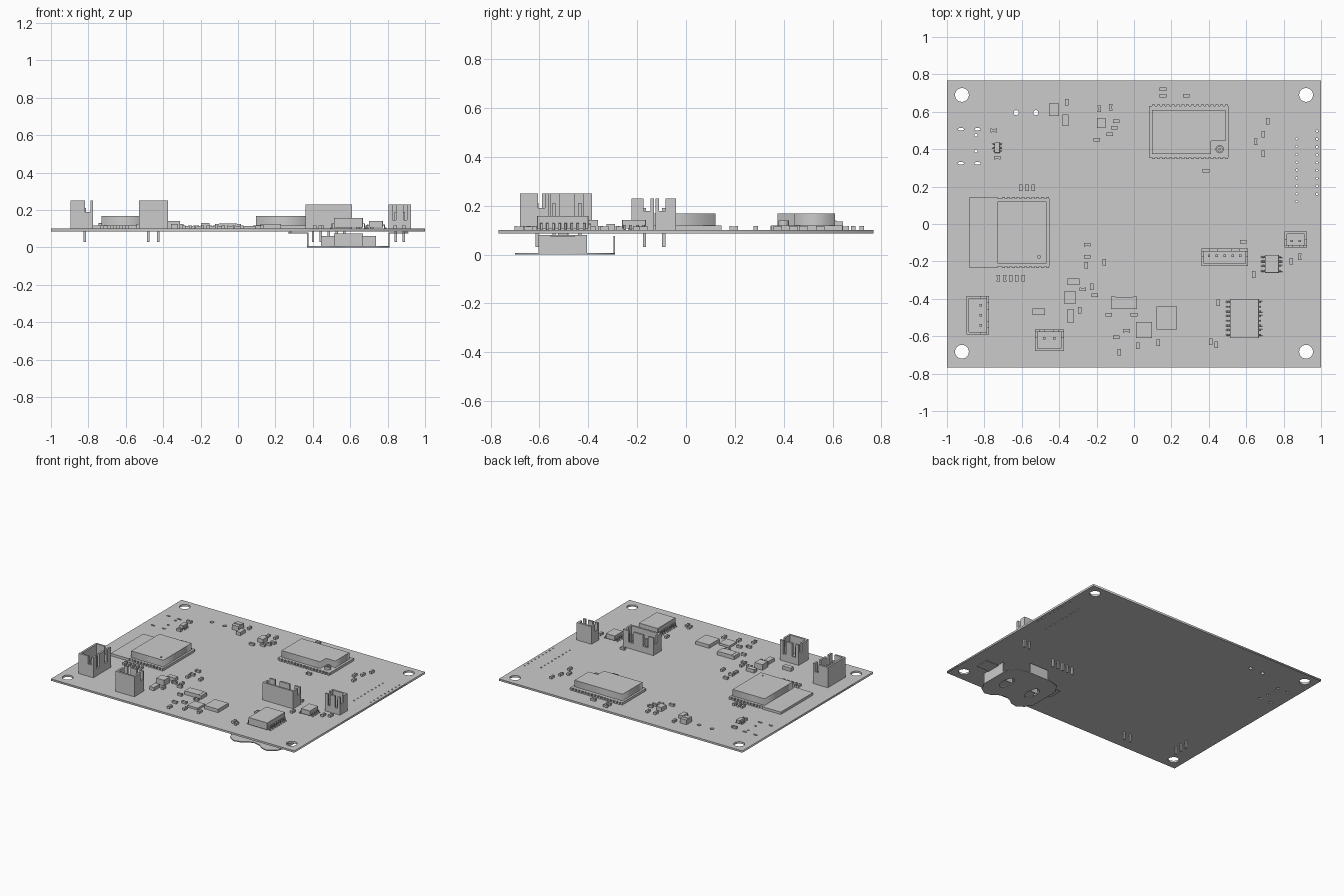
import bpy, bmesh
from math import sin, cos, pi, radians
from mathutils import Matrix, Vector

cube = bpy.data.objects.get("Cube")
if cube:
    bpy.data.objects.remove(cube, do_unlink=True)

grey = bpy.data.materials.new("plain grey")
grey.use_nodes = True
grey.diffuse_color = (0.6, 0.6, 0.6, 1)
grey.node_tree.nodes["Principled BSDF"].inputs["Base Color"].default_value = (0.6, 0.6, 0.6, 1)

TOP = 0.1        # upper face of the board
UNDER = 0.086    # lower face of the board


def finish(name, mesh):
    mesh.materials.clear()
    mesh.materials.append(grey)
    obj = bpy.data.objects.new(name, mesh)
    bpy.context.collection.objects.link(obj)
    return obj


def boxes(name, items, place=Matrix()):
    """Each item is centre x, centre y, width, depth, bottom, top."""
    bm = bmesh.new()
    for x, y, w, d, low, high in items:
        m = Matrix.Translation((x, y, (low + high) / 2)) @ Matrix.Diagonal((w, d, high - low, 1))
        bmesh.ops.create_cube(bm, size=1, matrix=place @ m)
    mesh = bpy.data.meshes.new(name)
    bm.to_mesh(mesh)
    bm.free()
    return finish(name, mesh)


def plate(name, outlines, low, high):
    """Flat slab from an outer outline followed by its holes."""
    curve = bpy.data.curves.new(name, "CURVE")
    curve.dimensions = "2D"
    curve.fill_mode = "BOTH"
    curve.extrude = (high - low) / 2
    for line in outlines:
        spline = curve.splines.new("POLY")
        spline.points.add(len(line) - 1)
        for point, (x, y) in zip(spline.points, line):
            point.co = (x, y, 0, 1)
        spline.use_cyclic_u = True
    temp = bpy.data.objects.new(name + " outline", curve)
    bpy.context.collection.objects.link(temp)
    bpy.context.view_layer.update()
    graph = bpy.context.evaluated_depsgraph_get()
    mesh = bpy.data.meshes.new_from_object(temp.evaluated_get(graph))
    bpy.data.objects.remove(temp, do_unlink=True)
    mesh.transform(Matrix.Translation((0, 0, (low + high) / 2)))
    return finish(name, mesh)


def oval(x, y, rx, ry=None, n=12):
    ry = ry or rx
    return [(x + rx * cos(2 * pi * i / n), y + ry * sin(2 * pi * i / n)) for i in range(n)]


def rect(x0, x1, y0, y1):
    return [(x0, y0), (x1, y0), (x1, y1), (x0, y1)]


# Board with mounting holes, slots and two rows of header holes
holes = [oval(sx * 0.92, y, 0.037, n=32) for sx in (-1, 1) for y in (-0.683, 0.69)]
holes += [oval(x, y, 0.017, 0.007) for x in (-0.925, -0.837) for y in (0.325, 0.507)]
holes += [oval(-0.845, y, 0.008) for y in (0.39, 0.475)]
holes += [oval(x, 0.595, 0.014) for x in (-0.63, -0.525)]
for i in range(9):
    holes += [oval(0.87, 0.12 + i * 0.042, 0.006, n=8), oval(0.978, 0.16 + i * 0.042, 0.006, n=8)]
plate("circuit_board", [rect(-1, 1, -0.767, 0.767)] + holes, UNDER, TOP)


# Radio modules: carrier with notched edges, shield can
def module(name, x0, x1, y0, y1, pad_start):
    cx, cy, w, d = (x0 + x1) / 2, (y0 + y1) / 2, x1 - x0, y1 - y0
    items = [(cx, cy, w, d - 0.016, TOP, 0.118)]
    count = int((x1 - pad_start) / 0.026)
    for i in range(count):
        for y in (y0 + 0.004, y1 - 0.004):
            items.append((x1 - 0.01 - i * 0.026, y, 0.016, 0.008, TOP, 0.118))
    if pad_start > x0 + 0.02:
        items += [((x0 + pad_start) / 2, y, pad_start - x0, 0.008, TOP, 0.118)
                  for y in (y0 + 0.004, y1 - 0.004)]
    boxes(name, items)


module("left_module", -0.88, -0.453, -0.235, 0.145, -0.73)
module("back_module", 0.08, 0.505, 0.348, 0.64, 0.085)
plate("left_shield", [rect(-0.73, -0.467, -0.21, 0.12), oval(-0.508, -0.175, 0.007)], 0.118, 0.167)
plate("back_shield", [[(0.095, 0.375), (0.412, 0.375), (0.412, 0.445), (0.488, 0.445),
                       (0.488, 0.61), (0.095, 0.61)]], 0.118, 0.167)
plate("antenna_socket", [oval(0.458, 0.4, 0.022, n=24), oval(0.458, 0.4, 0.014, n=24)], 0.118, 0.14)
plate("antenna_pin", [oval(0.458, 0.4, 0.006)], 0.118, 0.138)


# Open-topped pin headers; the slotted wall is local +y
def header(name, x, y, w, d, high, turn, pin_count, pin_y):
    t, h = 0.014, high - TOP
    items = [(0, 0, w, d, TOP, TOP + 0.02), (0, t / 2 - d / 2, w, t, TOP, high)]
    front = d / 2 - t / 2
    gap = 0.028
    for s in (-1, 1):
        side = s * (w - t) / 2
        items += [(side, -(gap + t) / 2, t, d - gap - t, TOP, high),
                  (side, front - t / 2 - gap / 2, t, gap, TOP, TOP + h * 0.6),
                  (s * w * 0.41, front, w * 0.18, t, TOP, high),
                  (s * w * 0.24, front, w * 0.16, t, TOP, TOP + h * 0.35)]
    items.append((0, front, w * 0.32, t, TOP, high))
    for i in range(pin_count):
        px = (i - (pin_count - 1) / 2) * (0.053 if high > 0.24 else 0.042)
        items += [(px, pin_y, 0.013, 0.013, 0.03, high - 0.04)]
    boxes(name, items, Matrix.Translation((x, y, 0)) @ Matrix.Rotation(radians(turn), 4, "Z"))


header("left_header", -0.835, -0.488, 0.205, 0.12, 0.25, -90, 3, 0.015)
header("front_header", -0.453, -0.622, 0.155, 0.116, 0.25, 0, 2, 0.012)
header("long_header", 0.485, -0.178, 0.25, 0.092, 0.23, 0, 5, 0.008)
header("right_header", 0.865, -0.083, 0.122, 0.085, 0.23, 180, 2, 0.008)


# Chips with bent leads along both long sides
def lead_chip(name, x, y, w, d, high, per_side, pitch, reach):
    mid = (TOP + high) / 2
    items = [(x, y, w, d, TOP + 0.006, high)]
    for i in range(per_side):
        ly = y + (i - (per_side - 1) / 2) * pitch
        for s in (-1, 1):
            edge = x + s * w / 2
            items += [(edge + s * reach * 0.25, ly, reach * 0.5, pitch * 0.4, mid - 0.004, mid),
                      (edge + s * reach * 0.45, ly, 0.005, pitch * 0.4, TOP, mid),
                      (edge + s * reach * 0.7, ly, reach * 0.6, pitch * 0.4, TOP, TOP + 0.005)]
    obj = boxes(name, items)
    bevel = obj.modifiers.new("soft edge", "BEVEL")
    bevel.width = 0.001
    bevel.segments = 1


lead_chip("large_chip", 0.59, -0.505, 0.155, 0.21, 0.158, 8, 0.025, 0.02)
lead_chip("small_chip", 0.737, -0.213, 0.075, 0.097, 0.142, 4, 0.025, 0.02)
lead_chip("tiny_chip", -0.732, 0.408, 0.03, 0.055, 0.13, 3, 0.018, 0.012)

# Larger plain components
blocks = {
    "power_coil": (0.175, -0.503, 0.112, 0.122, 0.125),
    "flat_chip": (0.053, -0.567, 0.085, 0.085, 0.115),
    "front_diode": (-0.053, -0.422, 0.095, 0.065, 0.128),
    "tall_capacitor": (-0.343, -0.392, 0.064, 0.064, 0.142),
    "slim_capacitor": (-0.34, -0.492, 0.036, 0.068, 0.125),
    "wide_capacitor": (-0.323, -0.308, 0.065, 0.034, 0.125),
    "header_capacitor": (-0.51, -0.47, 0.068, 0.034, 0.125),
    "back_regulator": (-0.428, 0.61, 0.054, 0.066, 0.135),
    "back_capacitor": (-0.366, 0.555, 0.034, 0.06, 0.125),
    "back_block": (-0.175, 0.54, 0.044, 0.055, 0.13),
}
for name, (x, y, w, d, high) in blocks.items():
    boxes(name, [(x, y, w, d, TOP, high)])
boxes("front_diode_caps", [(-0.053 + s * 0.058, -0.422, 0.022, 0.067, TOP, 0.126) for s in (-1, 1)])
boxes("regulator_ridge", [(-0.428, 0.61, 0.054, 0.014, TOP, 0.139)])

# Tiny resistors and capacitors, each a body with two end caps
upright = [(-0.36, 0.65), (-0.185, 0.615), (-0.125, 0.625), (-0.255, -0.22), (-0.16, -0.205),
           (-0.225, -0.335), (-0.29, -0.46), (-0.08, -0.685), (0.02, -0.65), (0.13, -0.635),
           (0.41, -0.63), (0.44, -0.645), (0.45, -0.42), (0.64, -0.27), (0.84, -0.2),
           (0.885, -0.175), (0.69, 0.48), (0.715, 0.55), (0.65, 0.44), (0.69, 0.375)]
upright += [(-0.605 + i * 0.033, 0.195) for i in range(3)]
upright += [(-0.725 + i * 0.033, -0.29) for i in range(5)]
sideways = [(0.155, 0.72), (0.155, 0.685), (0.28, 0.685), (0.385, 0.285), (0.585, -0.095),
            (-0.25, -0.11), (-0.25, -0.175), (-0.21, -0.38), (-0.275, -0.35), (-0.135, -0.485),
            (0, -0.485), (-0.04, -0.57), (-0.095, -0.605), (-0.095, 0.55), (-0.105, 0.515),
            (-0.2, 0.45), (-0.13, 0.48), (-0.73, 0.355), (-0.75, 0.5)]
small = []
for x, y in upright:
    small.append((x, y, 0.017, 0.02, TOP, 0.115))
    small += [(x, y + s * 0.0135, 0.019, 0.008, TOP, 0.117) for s in (-1, 1)]
for x, y in sideways:
    small.append((x, y, 0.02, 0.017, TOP, 0.115))
    small += [(x + s * 0.0135, y, 0.008, 0.019, TOP, 0.117) for s in (-1, 1)]
boxes("small_components", small)

# Coin cell clip below the board: wavy floor, side walls, flanges, rear stop
CX, CY = 0.59, -0.495
half = [(0, -0.15), (0.05, -0.165), (0.09, -0.195), (0.14, -0.205), (0.19, -0.17), (0.205, -0.13),
        (0.22, -0.12), (0.22, 0.12), (0.2, 0.14), (0.18, 0.18), (0.13, 0.195), (0.09, 0.205), (0, 0.205)]
outline = [(CX + x, CY + y) for x, y in half] + [(CX - x, CY + y) for x, y in half[-2:0:-1]]
cuts = [oval(CX + s * 0.11, CY, 0.035, 0.07, n=20) for s in (-1, 1)]
plate("clip_floor", [outline] + cuts, 0, 0.007)
clip = [(CX, -0.293, 0.155, 0.006, 0, 0.075)]
for s in (-1, 1):
    clip += [(CX + s * 0.217, CY - 0.01, 0.006, 0.2, 0, 0.08),
             (CX + s * 0.27, CY - 0.01, 0.105, 0.1, 0.074, 0.08),
             (CX + s * 0.31, CY - 0.01, 0.01, 0.04, 0.08, UNDER),
             (CX + s * 0.11, CY + 0.01, 0.075, 0.006, 0.004, 0.06)]
boxes("clip_walls", clip)
